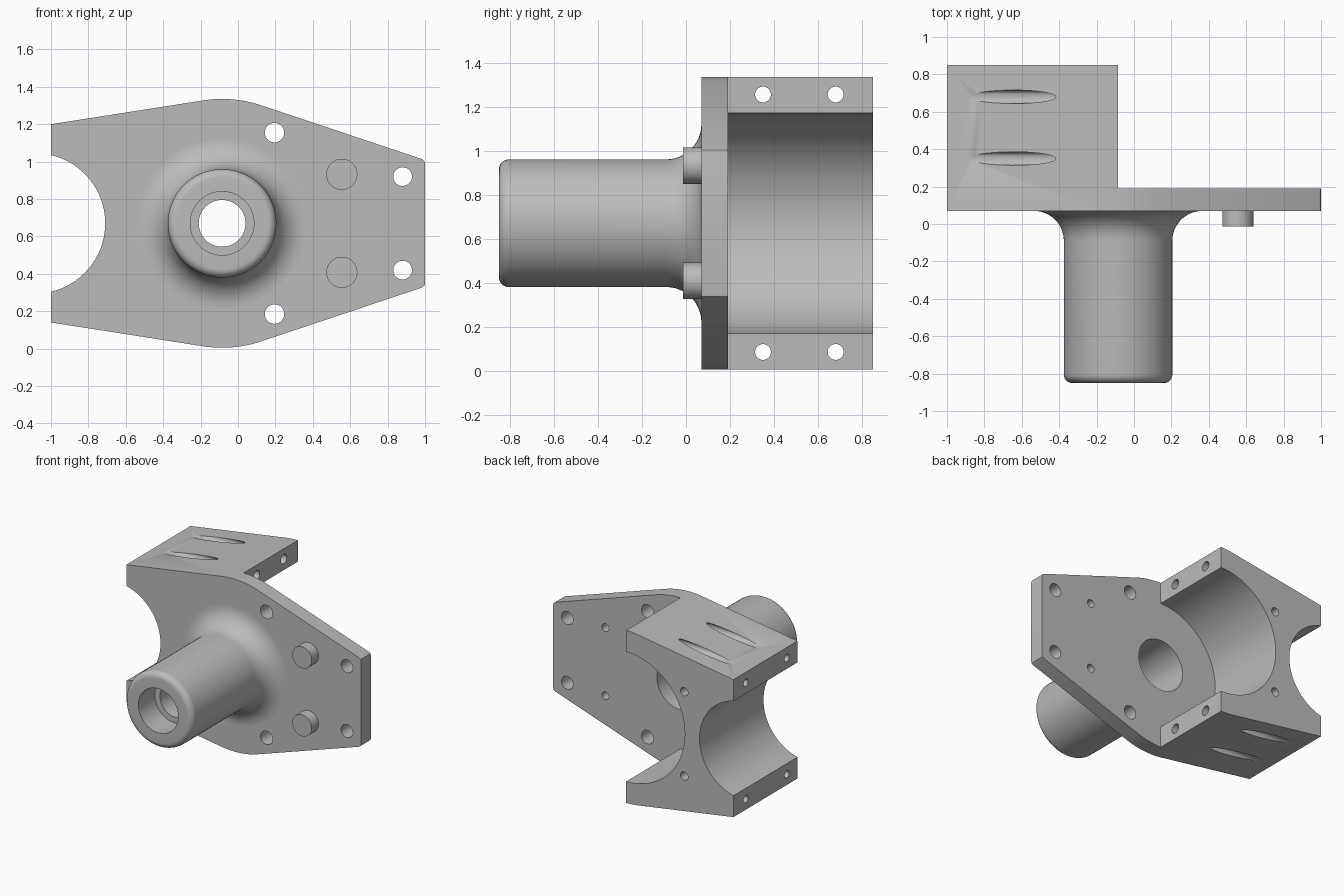
import bpy
import bmesh
from math import sin, cos, pi, radians
from mathutils import Vector

default_cube = bpy.data.objects.get("Cube")
if default_cube:
    bpy.data.objects.remove(default_cube, do_unlink=True)

# Shared axis of the spindle tube and large bore, and the mirror height
AXIS_X = -0.085
MID_Z = 0.67
PLATE_FRONT, PLATE_BACK, BLOCK_BACK = 0.07, 0.19, 0.85

metal = bpy.data.materials.new("grey metal")
metal.use_nodes = True
grey = (0.5, 0.5, 0.5, 1)
metal.diffuse_color = grey
metal.node_tree.nodes["Principled BSDF"].inputs["Base Color"].default_value = grey


def finish(bm, name):
    bmesh.ops.recalc_face_normals(bm, faces=bm.faces)
    mesh = bpy.data.meshes.new(name)
    bm.to_mesh(mesh)
    bm.free()
    mesh.materials.append(metal)
    obj = bpy.data.objects.new(name, mesh)
    bpy.context.collection.objects.link(obj)
    return obj


def extrude(name, points, start, end, axis="y"):
    """Extrude an outline along y (points are x, z) or along x (points are y, z)."""
    bm = bmesh.new()
    if axis == "y":
        verts = [bm.verts.new((a, start, b)) for a, b in points]
        travel = Vector((0, end - start, 0))
    else:
        verts = [bm.verts.new((start, a, b)) for a, b in points]
        travel = Vector((end - start, 0, 0))
    face = bm.faces.new(verts)
    result = bmesh.ops.extrude_face_region(bm, geom=[face], use_keep_orig=True)
    moved = [v for v in result["geom"] if isinstance(v, bmesh.types.BMVert)]
    bmesh.ops.translate(bm, verts=moved, vec=travel)
    return finish(bm, name)


def arc(cx, cz, radius, first, last, steps):
    """Arc points; angles in degrees from the horizontal."""
    angles = [radians(first + (last - first) * i / steps) for i in range(steps + 1)]
    return [(cx + radius * cos(a), cz + radius * sin(a)) for a in angles]


def disc(cx, cz, radius, steps=40):
    return arc(cx, cz, radius, 0, 360, steps)[:-1]


def select_only(obj):
    bpy.ops.object.select_all(action="DESELECT")
    obj.select_set(True)
    bpy.context.view_layer.objects.active = obj


def smooth(obj):
    select_only(obj)
    bpy.ops.object.shade_smooth_by_angle(angle=radians(30))


def cut(obj, cutter):
    select_only(obj)
    modifier = obj.modifiers.new("cut", "BOOLEAN")
    modifier.operation = "DIFFERENCE"
    modifier.solver = "EXACT"
    modifier.object = cutter
    bpy.ops.object.modifier_apply(modifier=modifier.name)
    bpy.data.objects.remove(cutter, do_unlink=True)


def mirrored(z):
    return (z, 2 * MID_Z - z)


# Body outline: rounded crown with two tapering flanks, mirrored top to bottom
upper = [(1, MID_Z + 0.32), (0.997, MID_Z + 0.333), (0.985, MID_Z + 0.343)]
upper += arc(AXIS_X, MID_Z, 0.665, 71.5, 99, 16)
upper += [(-1, 1.2)]
lower = [(x, 2 * MID_Z - z) for x, z in reversed(upper)]
body = extrude("mounting_body", upper + lower, PLATE_FRONT, BLOCK_BACK)

# Clear the rear so that only the plate and the half-bored clamp block remain
clearing = [(1.3, -0.3), (1.3, 1.7), (AXIS_X, 1.7)]
clearing += arc(AXIS_X, MID_Z, 0.5, 90, 270, 64)
clearing += [(AXIS_X, -0.3)]
cut(body, extrude("clearing", clearing, PLATE_BACK, 1))

# Open half bore on the outer side of the block
cut(body, extrude("side_bore", disc(-1.085, MID_Z, 0.375, 96), -0.2, 1.1))

# Spindle hole through the plate
cut(body, extrude("spindle_hole", disc(AXIS_X, MID_Z, 0.2, 64), -0.2, 0.4))

# Plate bolt holes, blind peg holes and blind holes in the block's back
for x, z, radius, start, end in (
    (0.195, 1.155, 0.052, 0, 0.4),
    (0.88, 0.92, 0.05, 0, 0.4),
    (0.555, 0.932, 0.03, 0.09, 0.4),
    (-0.58, 0.995, 0.032, 0.6, 1),
):
    for height in mirrored(z):
        cut(body, extrude("hole", disc(x, height, radius), start, end))

# Clamp holes along x: long ones break out of the sloping flanks, outer ones are blind
for y, z, radius, start, end in (
    (0.35, 1.255, 0.036, -1.2, 0.1),
    (0.68, 1.255, 0.036, -1.2, 0.1),
    (0.2, 1.118, 0.028, -1.2, -0.75),
    (0.7, 1.118, 0.028, -1.2, -0.75),
):
    for height in mirrored(z):
        cut(body, extrude("hole", disc(y, height, radius), start, end, "x"))
smooth(body)

# Spindle tube: lathed section with a flared root, rounded nose and stepped bore
section = arc(0.45, -0.09, 0.16, 90, 180, 12)
section += arc(0.245, -0.805, 0.045, 0, -90, 8)
section += [(0.17, -0.85), (0.17, -0.65), (0.125, -0.65),
            (0.125, -0.5), (0.2, -0.5), (0.2, PLATE_FRONT)]
bm = bmesh.new()
SIDES = 72
rings = []
for i in range(SIDES):
    a = 2 * pi * i / SIDES
    rings.append([bm.verts.new((AXIS_X + r * cos(a), y, MID_Z + r * sin(a)))
                  for r, y in section])
for i, ring in enumerate(rings):
    following = rings[(i + 1) % SIDES]
    for j in range(len(section)):
        k = (j + 1) % len(section)
        bm.faces.new((ring[j], ring[k], following[k], following[j]))
smooth(finish(bm, "spindle_tube"))

# Locating pegs on the plate's front
for side, height in zip(("upper", "lower"), mirrored(0.932)):
    smooth(extrude(side + "_peg", disc(0.555, height, 0.083, 48), -0.013, PLATE_FRONT))
